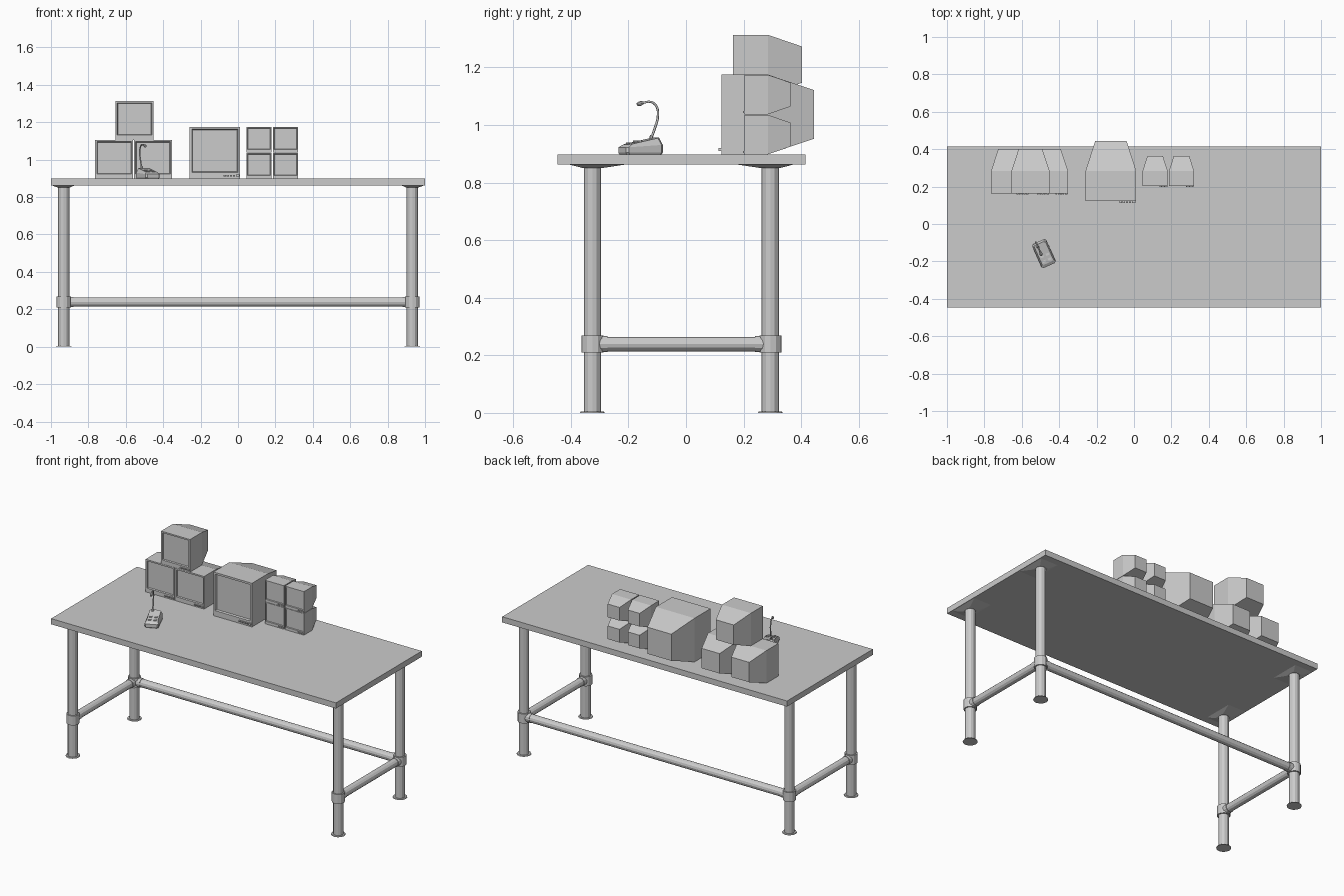
import bpy, bmesh, math
from mathutils import Vector, Matrix

if "Cube" in bpy.data.objects:
    bpy.data.objects.remove(bpy.data.objects["Cube"])


def add_object(name, bm):
    bmesh.ops.recalc_face_normals(bm, faces=bm.faces)
    mesh = bpy.data.meshes.new(name)
    bm.to_mesh(mesh)
    bm.free()
    ob = bpy.data.objects.new(name, mesh)
    bpy.context.collection.objects.link(ob)
    return ob


def add_box(bm, x0, x1, y0, y1, z0, z1):
    m = Matrix.Translation(((x0 + x1) / 2, (y0 + y1) / 2, (z0 + z1) / 2))
    bmesh.ops.create_cube(bm, size=1, matrix=m @ Matrix.Diagonal((x1 - x0, y1 - y0, z1 - z0, 1)))


def add_rod(bm, a, b, r1, r2=None, sides=12):
    a, b = Vector(a), Vector(b)
    rot = (b - a).to_track_quat('Z', 'Y').to_matrix().to_4x4()
    bmesh.ops.create_cone(bm, cap_ends=True, segments=sides, radius1=r1,
                          radius2=r1 if r2 is None else r2, depth=(b - a).length,
                          matrix=Matrix.Translation((a + b) / 2) @ rot)


def loft(bm, rings):
    vs = [[bm.verts.new(p) for p in ring] for ring in rings]
    n = len(vs[0])
    for p, q in zip(vs, vs[1:]):
        for i in range(n):
            bm.faces.new((p[i], p[(i + 1) % n], q[(i + 1) % n], q[i]))
    bm.faces.new(vs[0])
    bm.faces.new(vs[-1])


def rect_xz(x0, x1, z0, z1, y):
    return [(x0, y, z0), (x1, y, z0), (x1, y, z1), (x0, y, z1)]


def rect_xy(cx, cy, hx, hy, z):
    return [(cx - hx, cy - hy, z), (cx + hx, cy - hy, z), (cx + hx, cy + hy, z), (cx - hx, cy + hy, z)]


# Table top
bm = bmesh.new()
add_box(bm, -1, 1, -0.446, 0.415, 0.862, 0.898)
add_object("table_top", bm)

# Legs with feet, top brackets and pipe collars
LEG_X, FRONT_Y, BACK_Y, RAIL_Z = 0.932, -0.325, 0.293, 0.239
for side, sx in (("left", -1), ("right", 1)):
    for place, y, d in (("front", FRONT_Y, 1), ("back", BACK_Y, -1)):
        x = sx * LEG_X
        bm = bmesh.new()
        add_rod(bm, (x, y, 0), (x, y, 0.864), 0.030)
        add_object(f"{place}_{side}_leg", bm)
        bm = bmesh.new()
        add_rod(bm, (x, y, 0), (x, y, 0.005), 0.043, 0.040)
        add_object(f"{place}_{side}_foot", bm)
        bm = bmesh.new()
        loft(bm, [rect_xy(x, y, 0.03, 0.032, 0.850),
                  rect_xy(sx * 0.934, y + d * 0.018, 0.062, 0.1, 0.863)])
        add_object(f"{place}_{side}_bracket", bm)
        bm = bmesh.new()
        add_rod(bm, (x, y, 0.209), (x, y, 0.269), 0.038)
        add_rod(bm, (x, y, RAIL_Z), (x, y + d * 0.053, RAIL_Z), 0.028)
        if place == "back":
            add_rod(bm, (x, y, RAIL_Z), (x - sx * 0.053, y, RAIL_Z), 0.028)
        add_object(f"{place}_{side}_collar", bm)
    # Side rail
    bm = bmesh.new()
    add_rod(bm, (sx * LEG_X, FRONT_Y, RAIL_Z), (sx * LEG_X, BACK_Y, RAIL_Z), 0.025)
    add_object(f"{side}_side_rail", bm)
bm = bmesh.new()
add_rod(bm, (-LEG_X, BACK_Y, RAIL_Z), (LEG_X, BACK_Y, RAIL_Z), 0.025)
add_object("back_rail", bm)


# Tube monitor: tapered back, box body, recessed screen, row of buttons
def monitor(name, x0, z0, w, h, y_front, y_back):
    x1, z1, y_mid = x0 + w, z0 + h, 0.284
    tx, tz = w * 0.19, h * 0.195
    e, low, s = w * 0.045, h * 0.125, w * 0.015
    bm = bmesh.new()
    loft(bm, [rect_xz(x0 + tx, x1 - tx, z0 + tz, z1 - tz, y_back),
              rect_xz(x0, x1, z0, z1, y_mid),
              rect_xz(x0, x1, z0, z1, y_front),
              rect_xz(x0 + e, x1 - e, z0 + low, z1 - e, y_front),
              rect_xz(x0 + e + s, x1 - e - s, z0 + low + s, z1 - e - s, y_front + w * 0.04)])
    add_object(name, bm)
    bm = bmesh.new()
    bw, bh, zc = w * 0.045, h * 0.028, z0 + h * 0.06
    for i in range(5):
        bx = x1 - w * (0.33 - 0.062 * i)
        big = 1.5 if i == 4 else 1
        add_box(bm, bx, bx + bw * big, y_front - w * 0.035, y_front + 0.002,
                zc - bh / 2 * big, zc + bh / 2 * big)
    add_object(name + "_buttons", bm)


monitor("large_monitor", -0.259, 0.898, 0.271, 0.277, 0.123, 0.444)
for name, x, z in (("left", -0.764, 0.898), ("right", -0.556, 0.898), ("top", -0.655, 1.106)):
    monitor(f"{name}_medium_monitor", x, z, 0.203, 0.207, 0.164, 0.402)
for row, z in (("lower", 0.898), ("upper", 1.037)):
    for side, x in (("left", 0.046), ("right", 0.187)):
        monitor(f"{row}_{side}_small_monitor", x, z, 0.134, 0.137, 0.203, 0.363)


# Desk microphone, built facing -y and then turned
def place_mic(ob):
    ob.location = (-0.482, -0.157, 0.898)
    ob.rotation_euler.z = math.radians(24)


def mic_ring(hx, yf, yb, zf, zb, c=0.008):
    pts = [(-hx + c, yf), (hx - c, yf), (hx, yf + c), (hx, yb - c),
           (hx - c, yb), (-hx + c, yb), (-hx, yb - c), (-hx, yf + c)]
    return [(x, y, zf + (zb - zf) * (y - yf) / (yb - yf)) for x, y in pts]


bm = bmesh.new()
loft(bm, [mic_ring(0.038, -0.068, 0.066, 0.0, 0.0),
          mic_ring(0.041, -0.071, 0.069, 0.006, 0.006),
          mic_ring(0.041, -0.071, 0.069, 0.024, 0.033),
          mic_ring(0.033, -0.056, 0.058, 0.034, 0.058)])
place_mic(add_object("microphone_base", bm))

# Keys on the sloped base
bm = bmesh.new()
for kx in (-0.016, 0.016):
    for ky in (-0.04, -0.012):
        z = 0.034 + 0.024 * (ky + 0.056) / 0.114
        add_box(bm, kx - 0.009, kx + 0.009, ky - 0.006, ky + 0.006, z - 0.004, z + 0.004)
place_mic(add_object("microphone_keys", bm))

# Gooseneck with socket and head
curve = bpy.data.curves.new("gooseneck", 'CURVE')
curve.dimensions = '3D'
curve.bevel_depth = 0.0042
curve.bevel_resolution = 1
curve.resolution_u = 4
curve.use_fill_caps = True
path = [(0.044, 0.05), (0.058, 0.085), (0.072, 0.135), (0.066, 0.167), (0.045, 0.182), (0.012, 0.178)]
sp = curve.splines.new('BEZIER')
sp.bezier_points.add(len(path) - 1)
for p, (y, z) in zip(sp.bezier_points, path):
    p.co = (-0.015, y, z)
    p.handle_left_type = p.handle_right_type = 'AUTO'
neck = bpy.data.objects.new("microphone_gooseneck", curve)
bpy.context.collection.objects.link(neck)
place_mic(neck)
bm = bmesh.new()
add_rod(bm, (-0.015, 0.044, 0.048), (-0.015, 0.048, 0.066), 0.009, 0.006, 8)
add_rod(bm, (-0.015, 0.014, 0.179), (-0.015, 0.004, 0.176), 0.006, 0.0085, 8)
add_rod(bm, (-0.015, 0.004, 0.176), (-0.015, -0.006, 0.173), 0.0085, 0.006, 8)
place_mic(add_object("microphone_head_and_socket", bm))
